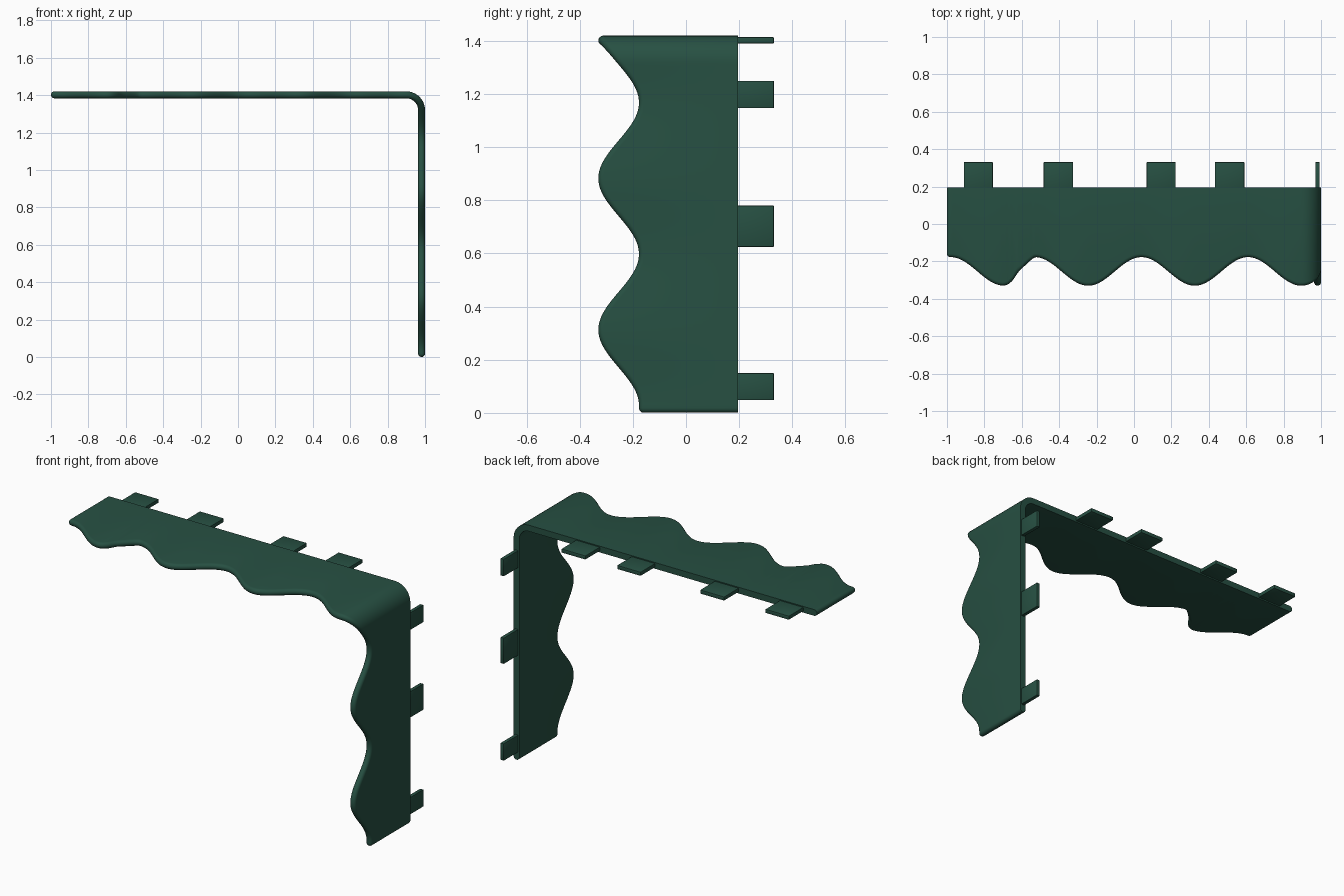
import bpy, bmesh
from math import pi, cos, sin, sqrt

if "Cube" in bpy.data.objects:
    bpy.data.objects.remove(bpy.data.objects["Cube"])

R = 0.0185                      # half thickness of the strip
BACK = 0.195                    # straight rear edge
CX, CZ, MID = 0.90, 1.32, 0.0815  # bend centre and mid radius
TOP = CX + 1.0
ARC = MID * pi / 2
LENGTH = TOP + ARC + CZ
PERIOD = 0.57

mat = bpy.data.materials.new("dark_green")
mat.diffuse_color = (0.02, 0.08, 0.055, 1)
mat.use_nodes = True
mat.node_tree.nodes["Principled BSDF"].inputs["Base Color"].default_value = mat.diffuse_color


def path(s):
    """Position and outward normal (x, z) at distance s along the strip."""
    if s <= TOP:
        return -1 + s, CZ + MID, 0, 1
    if s <= TOP + ARC:
        a = (s - TOP) / MID
        return CX + MID * sin(a), CZ + MID * cos(a), sin(a), cos(a)
    return CX + MID, CZ - (s - TOP - ARC), 1, 0


# Irregular join between two scallops near the left end
NOTCH = [(-0.695, -0.33), (-0.67, -0.322), (-0.645, -0.298), (-0.62, -0.258),
         (-0.56, -0.2), (-0.53, -0.177)]


def front(s):
    """Scalloped front edge y."""
    x = s - 1
    scallop = lambda d: -0.2535 - 0.0765 * cos(2 * pi * d / PERIOD)
    if x < -0.98 or s > LENGTH - 0.028:
        return -0.177
    if x < -0.695:
        return scallop(x + 0.695)
    if x < -0.53:
        for (a, ya), (b, yb) in zip(NOTCH, NOTCH[1:]):
            if x <= b:
                return ya + (yb - ya) * (x - a) / (b - a)
    return scallop(x - 0.895)


def finish(bm, name):
    bmesh.ops.recalc_face_normals(bm, faces=bm.faces)
    me = bpy.data.meshes.new(name)
    bm.to_mesh(me)
    bm.free()
    ob = bpy.data.objects.new(name, me)
    bpy.context.collection.objects.link(ob)
    me.materials.append(mat)
    bpy.ops.object.select_all(action='DESELECT')
    ob.select_set(True)
    bpy.context.view_layer.objects.active = ob
    bpy.ops.object.shade_smooth_by_angle(angle=0.7)
    return ob


# Bent strip with scalloped, rounded front edge and rounded ends
ends = [R * (1 - cos(a * pi / 12)) for a in range(1, 7)]
N = 260
stations = ends + [R + (LENGTH - 2 * R) * i / N for i in range(1, N)]
stations += [LENGTH - e for e in reversed(ends)]
bm = bmesh.new()
rings = []
for s in stations:
    e = min(s, LENGTH - s, R)
    k = sqrt(max(0, 1 - (1 - e / R) ** 2))
    slope = (front(s + 0.004) - front(s - 0.004)) / 0.008
    nose = R * sqrt(1 + slope ** 2)
    yf = front(s) + nose
    x, z, nx, nz = path(s)
    section = [(BACK, R * k)]
    for i in range(9):
        a = pi * i / 8
        section.append((yf - nose * k * sin(a), R * k * cos(a)))
    section.append((BACK, -R * k))
    rings.append([bm.verts.new((x + nx * h, y, z + nz * h)) for y, h in section])
for a, b in zip(rings, rings[1:]):
    for i in range(len(a)):
        j = (i + 1) % len(a)
        bm.faces.new((a[i], a[j], b[j], b[i]))
bm.faces.new(rings[0])
bm.faces.new(rings[-1])
finish(bm, "scalloped_strip")


# Rear mounting tabs
def tab(name, x0, x1, z0, z1):
    bm = bmesh.new()
    bmesh.ops.create_cube(bm, size=1)
    y0, y1 = BACK - 0.03, 0.331
    for v in bm.verts:
        v.co = ((x0 + x1) / 2 + v.co.x * (x1 - x0),
                (y0 + y1) / 2 + v.co.y * (y1 - y0),
                (z0 + z1) / 2 + v.co.z * (z1 - z0))
    bmesh.ops.bevel(bm, geom=bm.edges[:], offset=0.003, segments=2,
                    affect='EDGES', profile=0.5)
    finish(bm, name)


for i, (a, b) in enumerate([(-0.91, -0.755), (-0.483, -0.325), (0.068, 0.223), (0.432, 0.59)]):
    tab(f"top_tab_{i + 1}", a, b, 1.391, 1.414)
for i, (a, b) in enumerate([(0.048, 0.15), (0.625, 0.78), (1.147, 1.25)]):
    tab(f"side_tab_{i + 1}", 0.97, 0.992, a, b)
